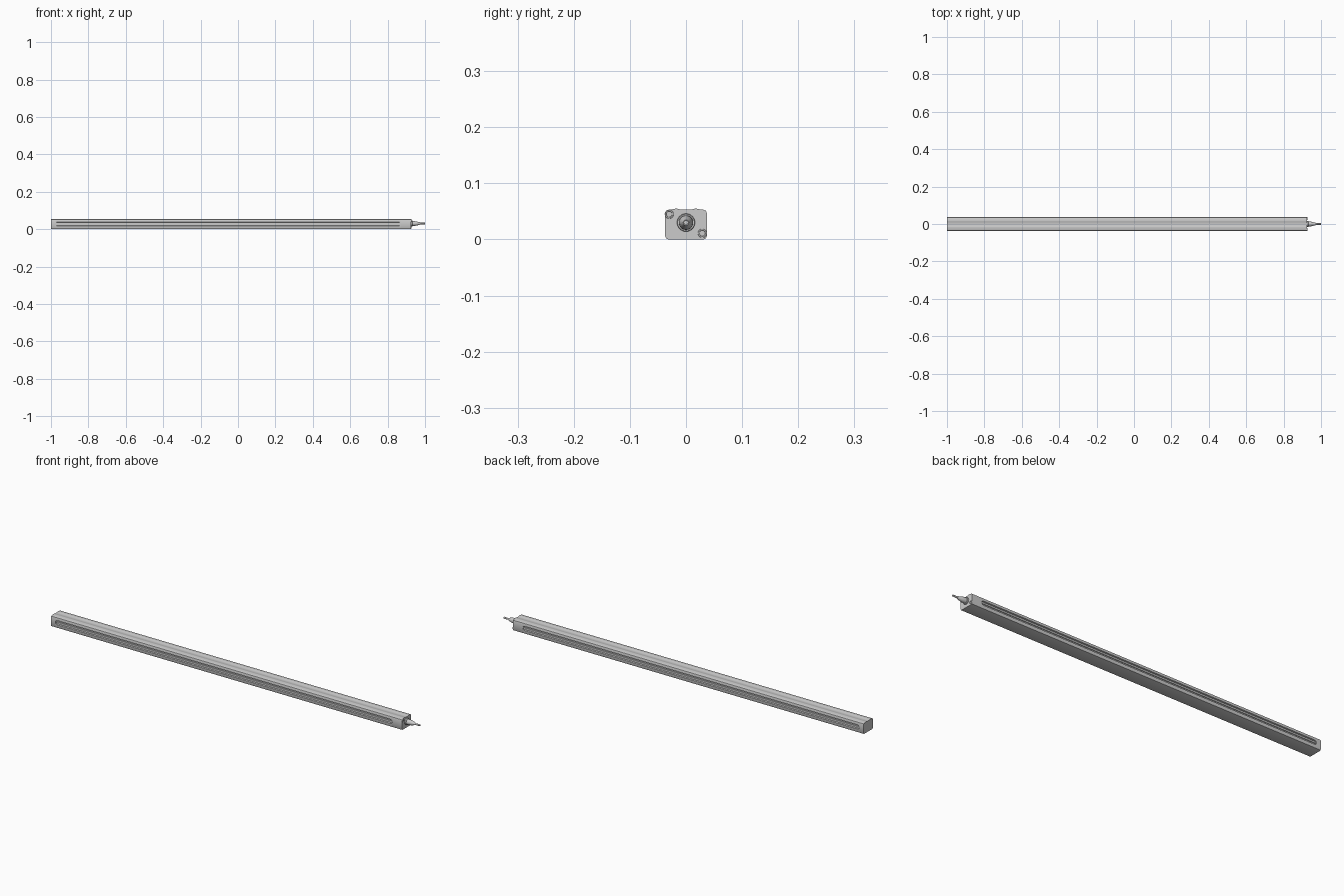
import bpy, bmesh, math

if "Cube" in bpy.data.objects:
    bpy.data.objects.remove(bpy.data.objects["Cube"])

# Half cross-section of the housing (y, z); mirrored for the other side
BOTTOM = [(0.0, 0.0), (0.031, 0.0), (0.035, 0.0015), (0.037, 0.005)]
GROOVE = [(0.037, 0.017), (0.031, 0.019), (0.031, 0.025), (0.034, 0.026),
          (0.034, 0.030), (0.031, 0.031), (0.031, 0.036), (0.037, 0.038)]
TOP = [(0.037, 0.047), (0.0355, 0.051), (0.031, 0.053), (0.025, 0.0535),
       (0.018, 0.055), (0.013, 0.0545), (0.010, 0.053), (0.0, 0.053)]


def smooth(obj):
    bpy.context.view_layer.objects.active = obj
    obj.select_set(True)
    bpy.ops.object.shade_smooth_by_angle(angle=math.radians(30))
    obj.select_set(False)


def finish(name, bm):
    bmesh.ops.recalc_face_normals(bm, faces=bm.faces)
    mesh = bpy.data.meshes.new(name)
    bm.to_mesh(mesh)
    bm.free()
    obj = bpy.data.objects.new(name, mesh)
    bpy.context.collection.objects.link(obj)
    smooth(obj)
    return obj


def loft(name, rings):
    bm = bmesh.new()
    loops = [[bm.verts.new(p) for p in ring] for ring in rings]
    n = len(loops[0])
    for a, b in zip(loops, loops[1:]):
        for i in range(n):
            bm.faces.new((a[i], a[(i + 1) % n], b[(i + 1) % n], b[i]))
    bm.faces.new(loops[0])
    bm.faces.new(loops[-1])
    return finish(name, bm)


def prism(name, half, x0, x1):
    outline = half + [(-y, z) for y, z in reversed(half[1:-1])]
    return loft(name, [[(x, y, z) for y, z in outline] for x in (x0, x1)])


def turned(name, profile, y, z, sides=32):
    # profile: (x, radius) pairs turned about the x direction
    return loft(name, [[(x, y + r * math.cos(2 * math.pi * i / sides),
                         z + r * math.sin(2 * math.pi * i / sides))
                        for i in range(sides)] for x, r in profile])


# Long grooved housing and its solid end caps
prism("housing", BOTTOM + GROOVE + TOP, -0.975, 0.87)
prism("left_end_cap", BOTTOM + TOP, -1.0, -0.975)
prism("right_end_cap", BOTTOM + TOP, 0.87, 0.925)

# Rounded ends of the side grooves
for side in (-1, 1):
    for end, x, d in (("left", -0.975, 1), ("right", 0.87, -1)):
        for z0, z1 in ((0.017, 0.021), (0.038, 0.034)):
            bm = bmesh.new()
            pts = [(x, z0), (x + d * 0.010, z0), (x + d * 0.004, z0 + (z1 - z0) * 0.4), (x, z1)]
            rows = [[bm.verts.new((px, side * y, pz)) for px, pz in pts] for y in (0.031, 0.037)]
            for i in range(4):
                j = (i + 1) % 4
                bm.faces.new((rows[0][i], rows[0][j], rows[1][j], rows[1][i]))
            bm.faces.new(rows[0])
            bm.faces.new(rows[1])
            finish(f"groove_corner_{end}", bm)

# Recessed-head screws in opposite corners of the end cap
for y, z in ((-0.030, 0.045), (0.029, 0.011)):
    turned("end_screw", [(0.924, 0.008), (0.9265, 0.008), (0.927, 0.0074),
                         (0.927, 0.0055), (0.9258, 0.005)], y, z, 24)

# Threaded collar, tapered strain relief and cable
turned("cable_collar", [(0.924, 0.016), (0.931, 0.016), (0.932, 0.015),
                        (0.932, 0.012)], 0.0, 0.030)
turned("strain_relief", [(0.930, 0.013), (0.945, 0.0125), (0.955, 0.011),
                         (0.972, 0.006), (0.975, 0.005)], 0.0, 0.030)
turned("cable", [(0.970, 0.0042), (1.0, 0.0042)], 0.0, 0.030, 16)
